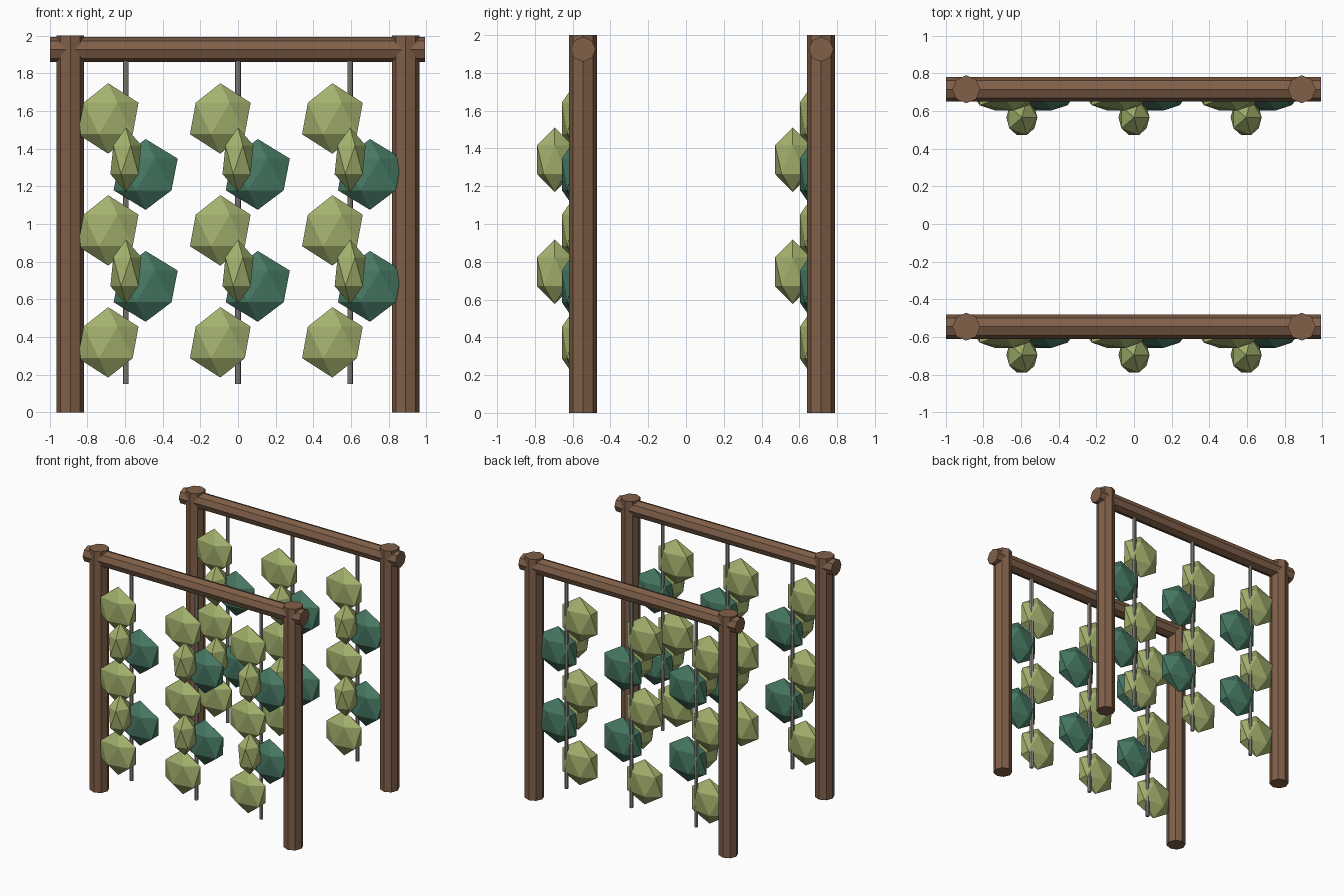
import bpy
import math

if "Cube" in bpy.data.objects:
    bpy.data.objects.remove(bpy.data.objects["Cube"])


def material(name, rgb):
    m = bpy.data.materials.new(name)
    m.diffuse_color = (*rgb, 1.0)
    m.use_nodes = True
    m.node_tree.nodes["Principled BSDF"].inputs["Base Color"].default_value = m.diffuse_color
    return m


BROWN = material("brown wood", (0.215, 0.115, 0.066))
LIGHT = material("light leaf green", (0.370, 0.445, 0.155))
DARK = material("dark leaf green", (0.062, 0.190, 0.125))
GREY = material("grey cord", (0.33, 0.31, 0.28))


def finish(name, mat):
    ob = bpy.context.object
    ob.name = name
    ob.data.materials.append(mat)
    return ob


def rod(name, radius, length, loc, mat, rot=(0, 0, 0)):
    bpy.ops.mesh.primitive_cylinder_add(vertices=8, radius=radius, depth=length,
                                        location=loc, rotation=rot)
    return finish(name, mat)


def leaf(name, loc, size, mat):
    bpy.ops.mesh.primitive_ico_sphere_add(subdivisions=1, radius=1, location=loc)
    bpy.context.object.scale = size
    return finish(name, mat)


# Two identical frames, one behind the other
for y in (-0.545, 0.715):
    # Posts and top beam
    for x in (-0.89, 0.89):
        rod("post", 0.074, 2.0, (x, y, 1.0), BROWN)
    rod("beam", 0.066, 1.99, (-0.003, y, 1.925), BROWN, (0, math.pi / 2, 0))

    # Hanging cords with leaf clusters
    for x in (-0.595, 0.0, 0.595):
        rod("cord", 0.015, 1.75, (x, y, 1.025), GREY)
        for i in range(3):
            leaf("broad_leaf", (x - 0.094, y - 0.04, 1.56 - 0.594 * i),
                 (0.18, 0.085, 0.187), LIGHT)
        for i in range(2):
            drop = 0.594 * i
            leaf("dark_leaf", (x + 0.105, y - 0.04, 1.263 - drop),
                 (0.19, 0.085, 0.188), DARK)
            leaf("bud_leaf", (x, y - 0.15, 1.341 - drop),
                 (0.092, 0.11, 0.171), LIGHT)
